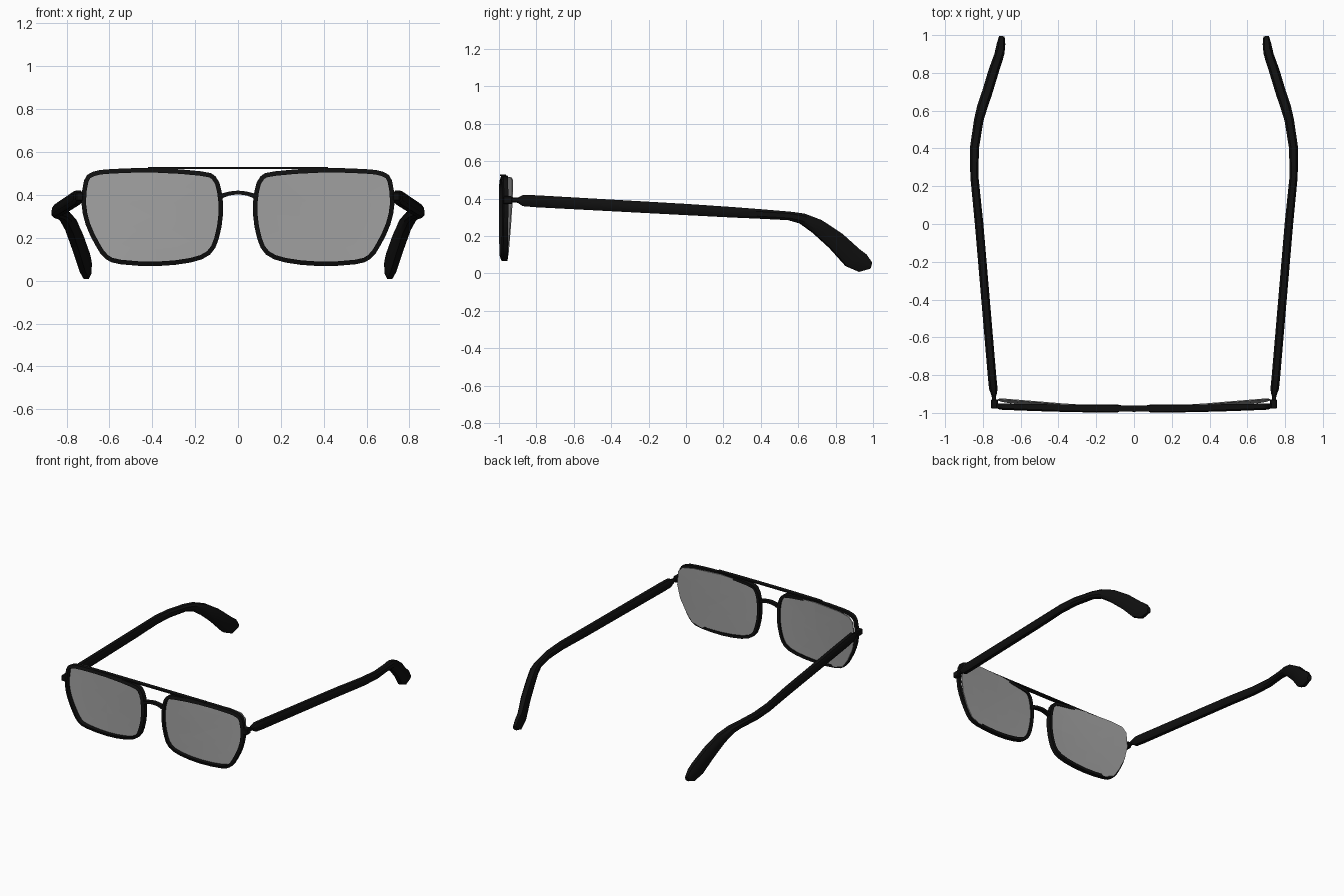
import bpy, bmesh, math
from mathutils import Vector

if "Cube" in bpy.data.objects:
    bpy.data.objects.remove(bpy.data.objects["Cube"])

black = bpy.data.materials.new("black_plastic")
black.diffuse_color = (0.005, 0.005, 0.005, 1)
black.use_nodes = True
black.node_tree.nodes["Principled BSDF"].inputs["Base Color"].default_value = black.diffuse_color
lens_grey = bpy.data.materials.new("lens_grey")
lens_grey.diffuse_color = (0.35, 0.35, 0.35, 1)
lens_grey.use_nodes = True
lens_grey.node_tree.nodes["Principled BSDF"].inputs["Base Color"].default_value = lens_grey.diffuse_color


def finish(name, bm, mat, smooth=True):
    bmesh.ops.recalc_face_normals(bm, faces=bm.faces)
    me = bpy.data.meshes.new(name)
    bm.to_mesh(me)
    bm.free()
    ob = bpy.data.objects.new(name, me)
    bpy.context.collection.objects.link(ob)
    me.materials.append(mat)
    if smooth:
        bpy.ops.object.select_all(action='DESELECT')
        ob.select_set(True)
        bpy.context.view_layer.objects.active = ob
        bpy.ops.object.shade_smooth_by_angle(angle=math.radians(35))
    return ob


def loft(bm, rings, closed=False):
    """Skin equal-sized rings; cap the ends unless the chain is closed."""
    vs = [[bm.verts.new(p) for p in r] for r in rings]
    n = len(vs[0])
    pairs = list(zip(vs, vs[1:])) + ([(vs[-1], vs[0])] if closed else [])
    for a, b in pairs:
        for i in range(n):
            bm.faces.new((a[i], a[(i + 1) % n], b[(i + 1) % n], b[i]))
    if not closed:
        bm.faces.new(vs[0])
        bm.faces.new(vs[-1])


def rounded(pts):
    """Insert one Catmull-Rom midpoint per edge of a closed outline."""
    out, n = [], len(pts)
    for i in range(n):
        a, b, c, d = (pts[(i + k) % n] for k in (-1, 0, 1, 2))
        out += [b, (b + c) * 0.5625 - (a + d) * 0.0625]
    return out


def inset(pts, d):
    """Offset a clockwise outline inwards."""
    out, n = [], len(pts)
    for i in range(n):
        t = (pts[(i + 1) % n] - pts[i - 1]).normalized()
        out.append(pts[i] + Vector((t.y, -t.x)) * d)
    return out


def bow(x):
    return 0.018 * (x / 0.75) ** 2


# Outline of one eye rim in x, z
outline = rounded([Vector(p) for p in [
    (.105, .487), (.17, .51), (.38, .525), (.59, .521), (.68, .507), (.718, .468),
    (.73, .36), (.71, .26), (.665, .165), (.62, .103), (.55, .077), (.38, .068),
    (.22, .085), (.13, .122), (.09, .195), (.07, .31), (.077, .42)]])

# Temple stations: y, z, x, width, height
stations = [
    (-.918, .393, .742, .020, .020), (-.895, .392, .742, .034, .032),
    (-.870, .390, .745, .045, .060), (-.800, .386, .752, .045, .064),
    (.000, .342, .820, .045, .060), (.250, .327, .845, .043, .056),
    (.400, .318, .845, .048, .051), (.550, .308, .822, .050, .046),
    (.620, .294, .803, .055, .056), (.700, .252, .776, .055, .080),
    (.800, .175, .746, .055, .100), (.890, .085, .715, .050, .115),
    (.945, .055, .705, .045, .100), (.990, .042, .700, .030, .034)]
octagon = [(1, .5), (.55, 1), (-.55, 1), (-1, .5), (-1, -.5), (-.55, -1), (.55, -1), (1, -.5)]

for s, side in ((1, "right"), (-1, "left")):
    # Eye rim
    bm = bmesh.new()
    inner = inset(outline, .021)
    rings = []
    for o, i in zip(outline, inner):
        f, b = -.999, -.957
        rings.append([(s * o.x, f + .008 + bow(o.x), o.y), (s * o.x, b + bow(o.x) * .4, o.y),
                      (s * i.x, b + bow(i.x) * .4, i.y), (s * i.x, f + bow(i.x), i.y)])
    loft(bm, rings, closed=True)
    finish(side + "_rim", bm, black)

    # Faceted lens, swinging back towards the temple
    bm = bmesh.new()
    edge = inset(outline, .008)[::2]
    mid = Vector((.4, .3))

    def lens_point(p):
        t = max(0, (p.x - .07) / .66)
        return (s * p.x, -.972 + .038 * t ** 1.3 + .012 * t * (p.y - .3) / .22, p.y)

    layers = [[bm.verts.new(lens_point(mid.lerp(p, k))) for p in edge] for k in (1, .68, .35)]
    n = len(edge)
    for a, b in zip(layers, layers[1:]):
        for i in range(n):
            bm.faces.new((a[i], a[(i + 1) % n], b[(i + 1) % n], b[i]))
    c = bm.verts.new(lens_point(mid))
    for i in range(n):
        bm.faces.new((layers[-1][i], layers[-1][(i + 1) % n], c))
    ob = finish(side + "_lens", bm, lens_grey, smooth=False)
    sol = ob.modifiers.new("thickness", 'SOLIDIFY')
    sol.thickness = .006
    sol.offset = 0

    # Temple arm with drooping ear tip
    bm = bmesh.new()
    centres = [Vector((x, y, z)) for y, z, x, w, h in stations]
    rings = []
    for i, (y, z, x, w, h) in enumerate(stations):
        t = (centres[min(i + 1, len(centres) - 1)] - centres[max(i - 1, 0)]).normalized()
        across = t.cross(Vector((0, 0, 1))).normalized()
        up = across.cross(t)
        ring = [centres[i] + across * (u * w / 2) + up * (v * h / 2) for u, v in octagon]
        rings.append([(s * p.x, p.y, max(p.z, 0)) for p in ring])
    loft(bm, rings)
    finish(side + "_temple", bm, black)

    # Hinge block and pin
    for name, loc, dim in (("hinge", (.739, -.953, .392), (.036, .05, .042)),
                           ("hinge_pin", (.742, -.92, .393), (.022, .03, .026))):
        bm = bmesh.new()
        bmesh.ops.create_cube(bm, size=1)
        for v in bm.verts:
            v.co = Vector((s * loc[0], loc[1], loc[2])) + Vector([v.co[k] * dim[k] for k in range(3)])
        bmesh.ops.bevel(bm, geom=bm.edges[:], offset=.005, segments=1, affect='EDGES')
        finish(side + "_" + name, bm, black)

# Arched nose bridge
bm = bmesh.new()
rings = []
for i in range(9):
    u = i / 4 - 1
    z, h = .411 - .022 * u * u, .009 + .006 * u ** 4
    rings.append([(u * .088, y, z + d) for y, d in ((-.99, -h), (-.96, -h), (-.96, h), (-.99, h))])
loft(bm, rings)
finish("nose_bridge", bm, black)

# Thin brow bar joining the rim tops
bm = bmesh.new()
rings = []
for i in range(9):
    x = (i / 4 - 1) * .42
    f = -.994 + bow(x)
    rings.append([(x, f, .521), (x, -.962, .521), (x, -.962, .530), (x, f, .530)])
loft(bm, rings)
finish("brow_bar", bm, black)
